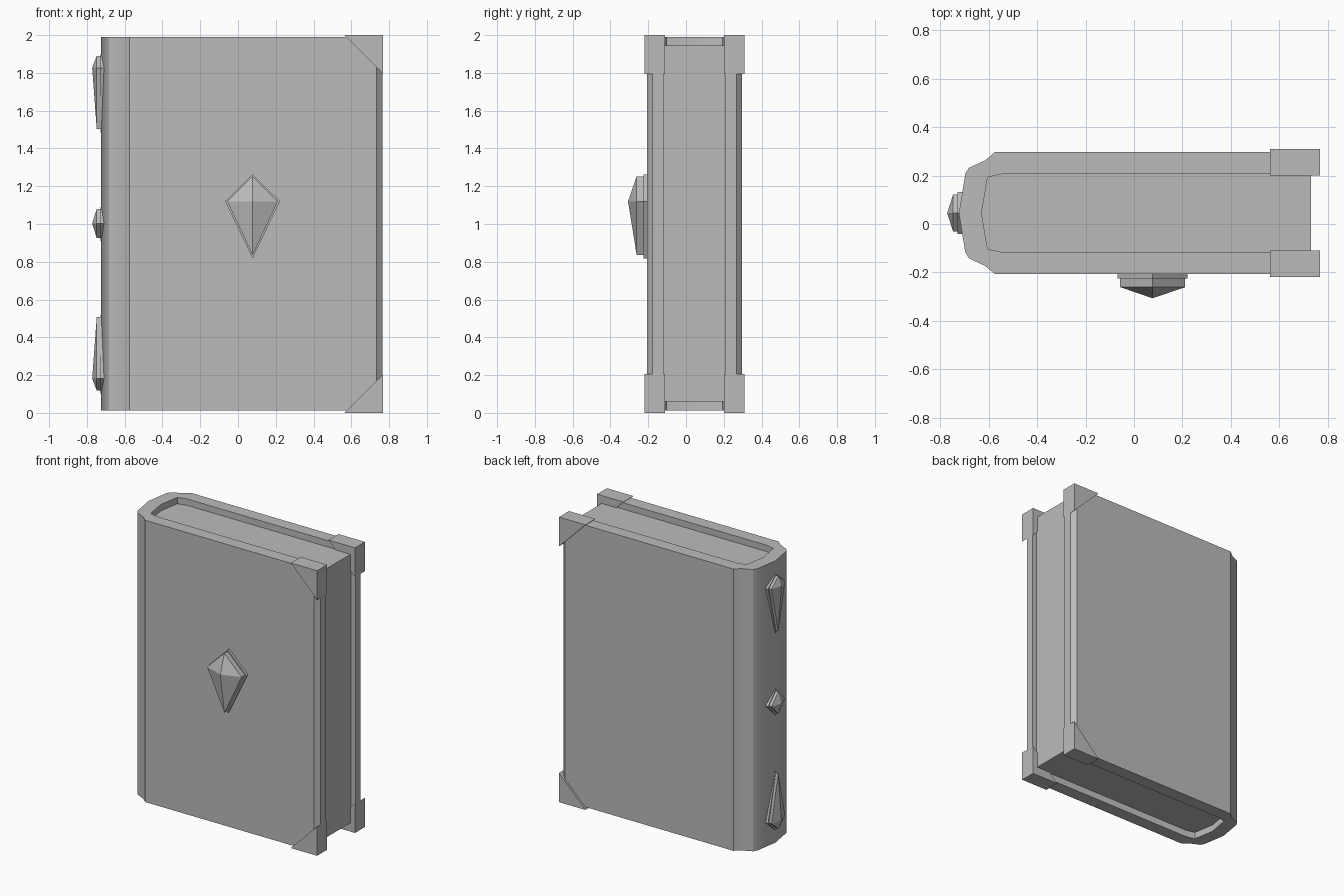
import bpy
from math import radians
from mathutils import Vector

cube = bpy.data.objects.get("Cube")
if cube:
    bpy.data.objects.remove(cube, do_unlink=True)

# One plain grey for the whole book
grey = bpy.data.materials.new("plain_grey")
grey.use_nodes = True
grey.diffuse_color = (0.5, 0.5, 0.5, 1)
grey.node_tree.nodes["Principled BSDF"].inputs["Base Color"].default_value = (0.5, 0.5, 0.5, 1)

MID = 0.045  # centre of the book's thickness


def build(name, verts, faces, smooth=False):
    mesh = bpy.data.meshes.new(name)
    mesh.from_pydata(verts, [], faces)
    mesh.materials.append(grey)
    obj = bpy.data.objects.new(name, mesh)
    bpy.context.collection.objects.link(obj)
    bpy.ops.object.select_all(action='DESELECT')
    obj.select_set(True)
    bpy.context.view_layer.objects.active = obj
    bpy.ops.object.mode_set(mode='EDIT')
    bpy.ops.mesh.select_all(action='SELECT')
    bpy.ops.mesh.normals_make_consistent(inside=False)
    bpy.ops.object.mode_set(mode='OBJECT')
    if smooth:
        bpy.ops.object.shade_smooth_by_angle(angle=radians(32))
    return obj


def prism(name, outline, offset, smooth=False):
    """Extrude a closed 3D outline along an offset."""
    n = len(outline)
    low = [Vector(p) for p in outline]
    verts = low + [p + Vector(offset) for p in low]
    faces = [range(n), range(n, 2 * n)]
    faces += [(i, (i + 1) % n, n + (i + 1) % n, n + i) for i in range(n)]
    return build(name, verts, [tuple(f) for f in faces], smooth)


def both_sides(half):
    """Mirror a half profile that ends on the centre line."""
    return half + [(x, -y) for x, y in reversed(half[:-1])]


# Cover: one wrap-around profile with chamfered fore edges and a rounded spine
outer = both_sides([(0.765, 0.163), (0.765, 0.222), (0.733, 0.252), (-0.575, 0.252),
                    (-0.615, 0.218), (-0.682, 0.187), (-0.697, 0.163), (-0.724, 0)])
inner = both_sides([(0.765, 0.163), (-0.54, 0.163), (-0.605, 0.148), (-0.63, 0)])
wrap = outer + inner[::-1][1:-1]
prism("cover", [(x, y + MID, 0.013) for x, y in wrap], (0, 0, 1.977), True)

# Page block, set in from the cover's top, bottom and fore edge
pages = [(min(x, 0.732), y) for x, y in inner]
prism("pages", [(x, y + MID, 0.06) for x, y in pages], (0, 0, 1.885))

# Triangular corner guards
for side, y in (("front", -0.22), ("back", 0.2)):
    for end, z, step in (("top", 2.0, -0.205), ("bottom", 0.0, 0.205)):
        tri = [(0.563, y, z), (0.768, y, z), (0.768, y, z + step)]
        prism(f"{side}_{end}_corner_guard", tri, (0, 0.11, 0))


def gem(name, centre, side, out, half, up, down, plate, body, peak):
    """Kite-shaped gem on a thin backing plate, facing along out."""
    c, s, o = Vector(centre), Vector(side), Vector(out)
    z = Vector((0, 0, 1))

    def kite(grow, depth):
        return [c + o * depth + v for v in (z * (up + grow), s * (half + grow),
                                            -z * (down + grow * 1.5), -s * (half + grow))]

    prism(name + "_plate", kite(0.011, -0.015), o * (plate + 0.015))
    verts = kite(0, plate) + kite(0, body) + [c + o * peak]
    faces = [(0, 1, 2, 3)]
    for i in range(4):
        j = (i + 1) % 4
        faces += [(i, j, 4 + j, 4 + i), (4 + i, 4 + j, 8)]
    build(name, verts, faces)


# Large gem on the front cover
gem("front_gem", (0.077, -0.207, 1.12), (1, 0, 0), (0, -1, 0),
    0.134, 0.132, 0.285, 0.018, 0.054, 0.1)

# Three gems down the spine
for name, z, up, down in (("upper", 1.827, 0.063, 0.325), ("middle", 1.003, 0.077, 0.077),
                          ("lower", 0.182, 0.325, 0.063)):
    gem(name + "_spine_gem", (-0.72, MID, z), (0, 1, 0), (-1, 0, 0),
        0.076, up, down, 0.009, 0.028, 0.052)
